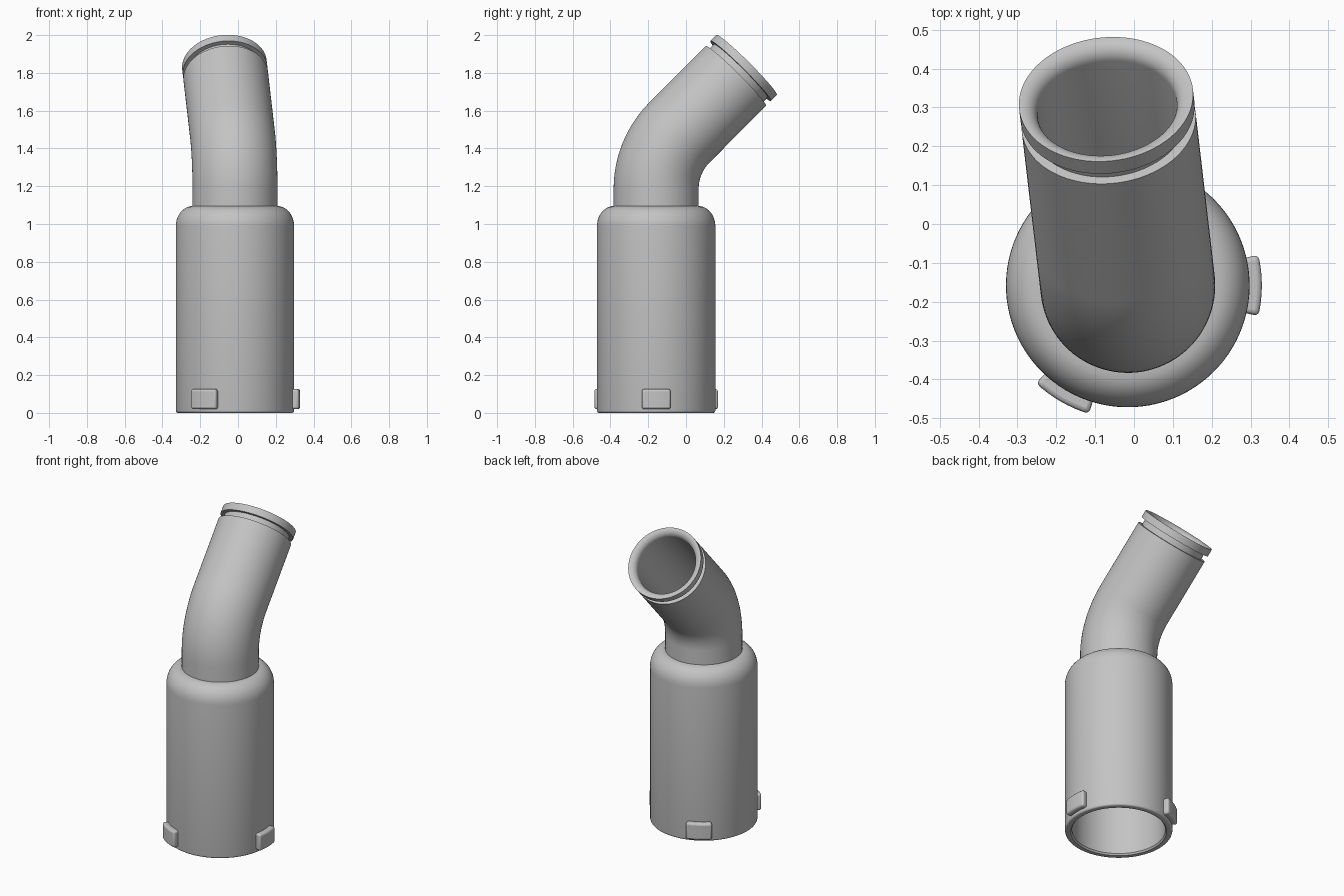
import bpy, bmesh
from math import sin, cos, pi, radians
from mathutils import Vector

if "Cube" in bpy.data.objects:
    bpy.data.objects.remove(bpy.data.objects["Cube"])

SEGMENTS = 96
BASE = Vector((-0.016, -0.158, 0))       # foot of the centre line
UP = Vector((0, 0, 1))
LEAN = Vector((-0.116, 0.993, 0)).normalized()
BEND_START, BEND_RADIUS, BEND_ANGLE = 1.186, 0.42, radians(45)
BEND_END = BEND_START + BEND_RADIUS * BEND_ANGLE
END = BEND_END + 0.508

grey = bpy.data.materials.new("light_grey")
grey.use_nodes = True
colour = (0.55, 0.55, 0.55, 1)
grey.diffuse_color = colour
grey.node_tree.nodes["Principled BSDF"].inputs["Base Color"].default_value = colour


def frame(s):
    """Centre, axis and in-plane normal at distance s along the bent centre line."""
    angle = min(max((s - BEND_START) / BEND_RADIUS, 0), BEND_ANGLE)
    axis = LEAN * sin(angle) + UP * cos(angle)
    centre = BASE + UP * min(s, BEND_START)
    centre += BEND_RADIUS * (LEAN * (1 - cos(angle)) + UP * sin(angle))
    centre += axis * max(s - BEND_END, 0)
    return centre, axis, LEAN * cos(angle) - UP * sin(angle)


def finish(name, bm):
    mesh = bpy.data.meshes.new(name)
    bm.to_mesh(mesh)
    bm.free()
    mesh.materials.append(grey)
    obj = bpy.data.objects.new(name, mesh)
    bpy.context.collection.objects.link(obj)
    bpy.ops.object.select_all(action='DESELECT')
    obj.select_set(True)
    bpy.context.view_layer.objects.active = obj
    bpy.ops.object.shade_smooth_by_angle(angle=radians(32))
    return obj


def sweep(name, profile):
    """Skin rings given as (distance along centre line, radius)."""
    bm = bmesh.new()
    rings = []
    for s, r in profile:
        centre, axis, e1 = frame(s)
        e2 = axis.cross(e1)
        turns = [2 * pi * j / SEGMENTS for j in range(SEGMENTS)]
        rings.append([bm.verts.new(centre + r * (e1 * cos(t) + e2 * sin(t))) for t in turns])
    for a, b in zip(rings, rings[1:]):
        for j in range(SEGMENTS):
            k = (j + 1) % SEGMENTS
            bm.faces.new((a[j], a[k], b[k], b[j]))
    return finish(name, bm)


def arc(s, r, ds, dr, steps=10):
    """Quarter ellipse about (s, r), from radius side to distance side."""
    return [(s + ds * sin(pi / 2 * i / steps), r + dr * cos(pi / 2 * i / steps))
            for i in range(steps + 1)]


# Hollow cylindrical body with a rounded shoulder
TOP, OUT, INN = 1.095, 0.3135, 0.272
NECK_OUT, NECK_IN = 0.225, 0.18
inside = arc(0.94, NECK_IN, 0.11, INN - NECK_IN)[::-1]
foot = [(0.01, INN), (0, INN + 0.008)] + arc(0.012, OUT - 0.012, -0.012, 0.012, 4)[::-1]
shoulder = arc(0.987, NECK_OUT, TOP - 0.987, OUT - NECK_OUT)
sweep("body", [(TOP, NECK_IN)] + inside + foot + shoulder)

# Bent neck with a grooved rim and rounded mouth
bend = [BEND_START + (BEND_END - BEND_START) * i / 20 for i in range(21)]
stations = [TOP] + bend
outer = [(s, NECK_OUT) for s in stations]
groove = [(END - 0.082, NECK_OUT), (END - 0.082, 0.2), (END - 0.045, 0.2), (END - 0.045, NECK_OUT)]
mouth = arc(END - 0.042, NECK_OUT - 0.003, 0.042, NECK_IN - NECK_OUT + 0.003)[::-1]
inner = [(s, NECK_IN) for s in reversed(stations)]
sweep("neck", outer + groove + [(END, NECK_OUT)] + mouth + inner)

# Three curved locking tabs around the foot
HALF, STEPS = radians(13.2), 8
for n in range(3):
    bm = bmesh.new()
    columns = []
    for i in range(STEPS + 1):
        t = n * 2 * pi / 3 - HALF + 2 * HALF * i / STEPS
        d = Vector((cos(t), sin(t), 0))
        corners = ((0.30, 0.02), (0.345, 0.02), (0.345, 0.126), (0.30, 0.126))
        columns.append([bm.verts.new(BASE + d * r + UP * z) for r, z in corners])
    for a, b in zip(columns, columns[1:]):
        for j in range(4):
            k = (j + 1) % 4
            bm.faces.new((a[j], b[j], b[k], a[k]))
    bm.faces.new(columns[0])
    bm.faces.new(columns[-1][::-1])
    bmesh.ops.recalc_face_normals(bm, faces=bm.faces)
    tab = finish(f"locking_tab_{n + 1}", bm)
    bevel = tab.modifiers.new("rounded_edges", 'BEVEL')
    bevel.width, bevel.segments = 0.012, 3
    bevel.limit_method, bevel.angle_limit = 'ANGLE', radians(40)
